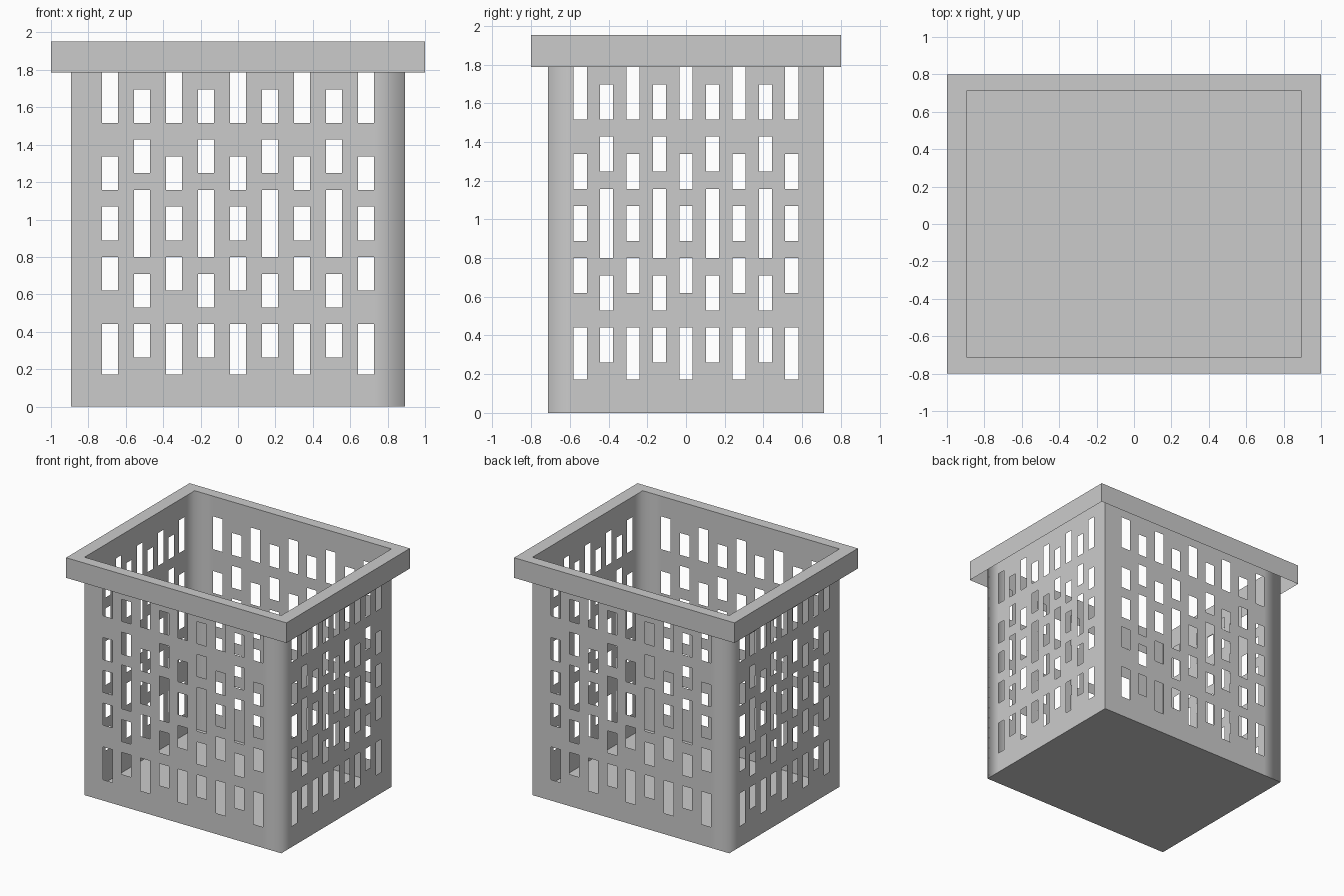
import bpy, bmesh

if "Cube" in bpy.data.objects:
    bpy.data.objects.remove(bpy.data.objects["Cube"])

HX, HY = 0.893, 0.714        # wall half sizes
RX, RY = 1.0, 0.8            # rim half sizes
RIM_Z, TOP = 1.787, 1.952


def add_object(name, bm):
    bmesh.ops.remove_doubles(bm, verts=bm.verts, dist=0.0005)
    mesh = bpy.data.meshes.new(name)
    bm.to_mesh(mesh)
    bm.free()
    ob = bpy.data.objects.new(name, mesh)
    bpy.context.collection.objects.link(ob)
    return ob


def quad(bm, pts):
    return bm.faces.new([bm.verts.new(p) for p in pts])


def rect(hx, hy, z):
    return [(-hx, -hy, z), (hx, -hy, z), (hx, hy, z), (-hx, hy, z)]


def bridge(bm, a, b):
    for i in range(4):
        j = (i + 1) % 4
        quad(bm, [a[i], a[j], b[j], b[i]])


# Slot rows, in grid steps, for alternating columns
EVEN = [(2, 5), (7, 9), (10, 12), (13, 15), (17, 20)]
ODD = [(3, 5), (6, 8), (9, 13), (14, 16), (17, 19)]
zs = [0.0] + [-0.008 + 0.0897 * n for n in range(2, 21)] + [TOP]

# Column lines as fractions of the wall half width: slot and gap are equally wide
step = 0.171 / HX
us = [-1.0] + [(k - 8.5) * step / 2 for k in range(18)] + [1.0]


def is_slot(i, r):
    if i % 2 == 0 or r == 0 or r == len(zs) - 2:
        return False
    col, n = (i - 1) // 2, r + 1
    return any(a <= n < b for a, b in (ODD if col % 2 else EVEN))


# Perforated thin walls
bm = bmesh.new()
sides = [lambda u, z: (u * HX, -HY, z), lambda u, z: (HX, u * HY, z),
         lambda u, z: (-u * HX, HY, z), lambda u, z: (-HX, -u * HY, z)]
for side in sides:
    for i in range(len(us) - 1):
        for r in range(len(zs) - 1):
            if not is_slot(i, r):
                f = quad(bm, [side(us[i], zs[r]), side(us[i + 1], zs[r]),
                              side(us[i + 1], zs[r + 1]), side(us[i], zs[r + 1])])
                f.smooth = True
bmesh.ops.remove_doubles(bm, verts=bm.verts, dist=0.0005)
# Two opposite corners are crisp, the other two are shaded softly
for e in bm.edges:
    if len(e.link_faces) == 2 and e.calc_face_angle(0) > 1:
        v = e.verts[0].co
        e.smooth = v.x * v.y < 0
add_object("perforated_walls", bm)

# Floor sheet
bm = bmesh.new()
quad(bm, rect(HX, HY, 0)[::-1])
add_object("floor", bm)

# Rim: flat top ledge with a hanging skirt, open underneath
bm = bmesh.new()
bridge(bm, rect(RX, RY, RIM_Z), rect(RX, RY, TOP))
bridge(bm, rect(RX, RY, TOP), rect(HX, HY, TOP))
add_object("rim", bm)
